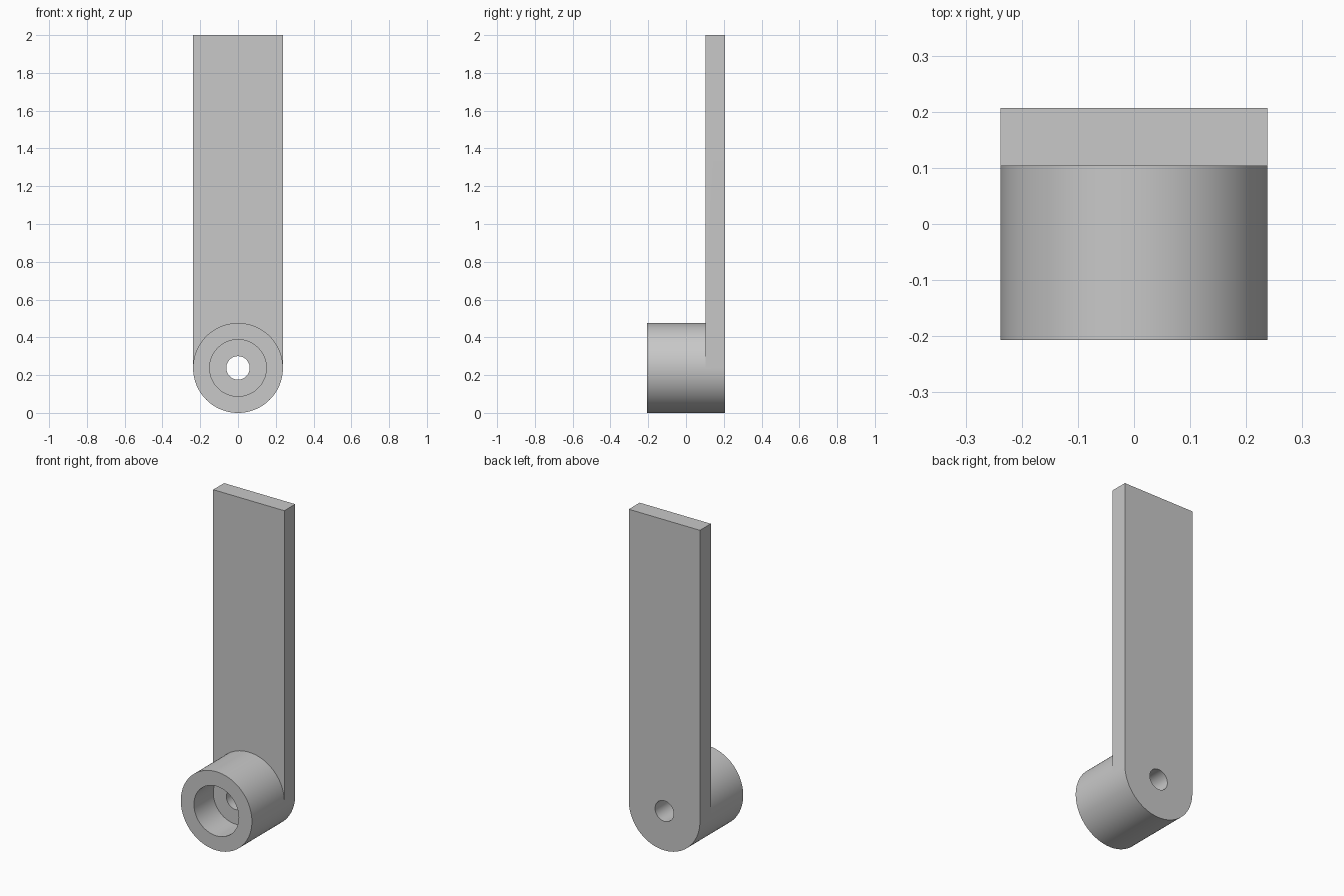
import bpy, bmesh
from math import cos, sin, pi, radians

cube = bpy.data.objects.get("Cube")
if cube:
    bpy.data.objects.remove(cube)

SEG = 96                       # segments round the pivot
HALF = SEG // 2
R, BORE, HOLE = 0.238, 0.15, 0.062
ZC, TOP = R, 2.0               # pivot height, arm top
FRONT, FLOOR, STEP, BACK = -0.207, -0.022, 0.103, 0.207

grey = bpy.data.materials.new("plain grey")
grey.use_nodes = True
grey.diffuse_color = (0.58, 0.58, 0.58, 1)
grey.node_tree.nodes["Principled BSDF"].inputs["Base Color"].default_value = grey.diffuse_color

bm = bmesh.new()


def ring(radius, y):
    """Circle of vertices about the pivot axis, starting at +x and rising."""
    return [bm.verts.new((radius * cos(2 * pi * i / SEG), y,
                          ZC + radius * sin(2 * pi * i / SEG))) for i in range(SEG)]


def bridge(a, b, start=0, count=SEG):
    for i in range(start, start + count):
        j, k = i % SEG, (i + 1) % SEG
        bm.faces.new((a[j], a[k], b[k], b[j]))


# Boss with counterbore and through hole
profile = [(R, STEP), (R, FRONT), (BORE, FRONT), (BORE, FLOOR), (HOLE, FLOOR), (HOLE, BACK)]
rings = [ring(r, y) for r, y in profile]
for a, b in zip(rings, rings[1:]):
    bridge(a, b)

# Rounded lower end of the arm, and the back face round the hole
step, hole = rings[0], rings[-1]
back = ring(R, BACK)
bridge(step, back, HALF, HALF)
bridge(back, hole, HALF, HALF)

# Straight upper part of the arm
fr, fl, br, bl = [bm.verts.new((x, y, TOP)) for y in (STEP, BACK) for x in (R, -R)]
upper = slice(0, HALF + 1)
bm.faces.new([fr, fl] + step[upper][::-1])
bm.faces.new([br, bl] + [back[HALF]] + hole[upper][::-1] + [back[0]])
bm.faces.new((fr, br, back[0], step[0]))
bm.faces.new((fl, bl, back[HALF], step[HALF]))
bm.faces.new((fr, fl, bl, br))

# Drop the unused upper arc at the back
bmesh.ops.delete(bm, geom=[v for v in bm.verts if not v.link_faces], context='VERTS')
bmesh.ops.recalc_face_normals(bm, faces=bm.faces)

mesh = bpy.data.meshes.new("pivot_arm")
bm.to_mesh(mesh)
bm.free()
mesh.materials.append(grey)
arm = bpy.data.objects.new("pivot_arm", mesh)
bpy.context.collection.objects.link(arm)

bpy.ops.object.select_all(action='DESELECT')
arm.select_set(True)
bpy.context.view_layer.objects.active = arm
bpy.ops.object.shade_smooth_by_angle(angle=radians(30))
